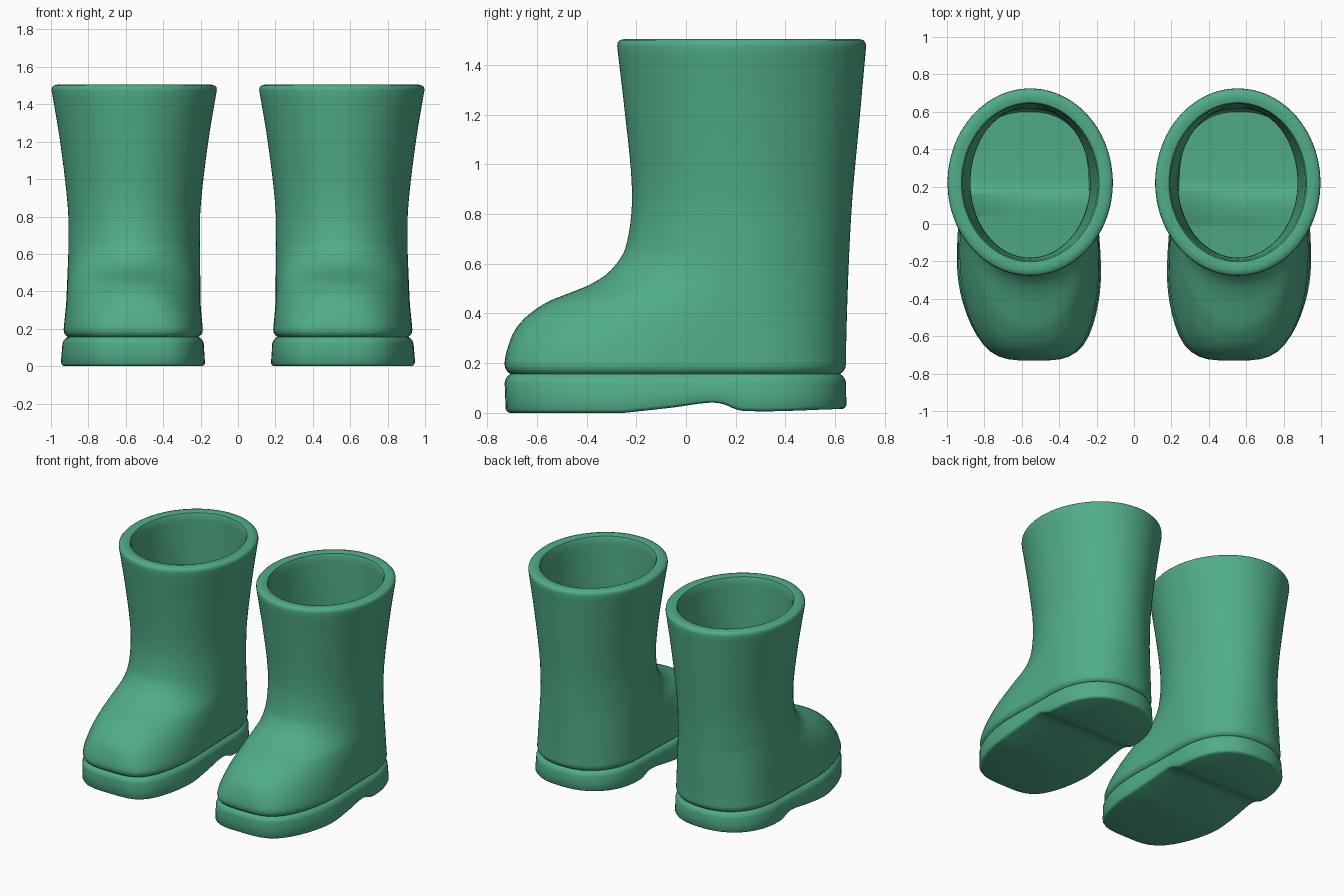
import bpy
import bmesh
import math

cube = bpy.data.objects.get("Cube")
if cube:
    bpy.data.objects.remove(cube, do_unlink=True)

SEGMENTS = 128
CENTRE_Y = 0.22

# Outline profiles of one boot, each a list of (height, value)
FRONT = [(0, -.725), (.2, -.73), (.27, -.715), (.33, -.69), (.38, -.65), (.42, -.6),
         (.45, -.55), (.48, -.475), (.51, -.4), (.55, -.33), (.6, -.28), (.66, -.245),
         (.8, -.22), (.95, -.22), (1.2, -.245), (1.5, -.28)]
BACK = [(0, .645), (.3, .645), (.8, .665), (1.2, .7), (1.5, .727)]
WIDTH = [(0, .368), (.2, .362), (.4, .357), (.65, .352), (.85, .355), (1.2, .396), (1.5, .446)]
SQUARENESS = [(0, 3.8), (.2, 3.6), (.35, 2.7), (.45, 2.2), (.6, 2), (1.5, 2)]
ARCH = [(-.25, 0), (-.05, .022), (.08, .04), (.14, .038), (.23, .008), (.64, .016)]
LINING = [(0, .03), (.7, .03), (1.1, .05), (1.5, .085)]


def sample(points, t):
    """Smooth curve through the points, constant beyond its ends."""
    if t <= points[0][0]:
        return points[0][1]
    if t >= points[-1][0]:
        return points[-1][1]
    k = max(i for i, p in enumerate(points) if p[0] <= t)

    def slope(i):
        a, b = points[max(i - 1, 0)], points[min(i + 1, len(points) - 1)]
        return (b[1] - a[1]) / (b[0] - a[0])

    (t0, v0), (t1, v1) = points[k], points[k + 1]
    h = t1 - t0
    u = (t - t0) / h
    w = u * u * (3 - 2 * u)
    return (v0 + (v1 - v0) * w + h * u * (1 - u) ** 2 * slope(k)
            - h * u * u * (1 - u) * slope(k + 1))


def ring(bm, z, inset):
    """One closed cross-section of the boot, starting at the toe."""
    half = sample(WIDTH, z) - inset
    front = CENTRE_Y - sample(FRONT, z) - inset
    back = sample(BACK, z) - CENTRE_Y - inset
    foot = max(0, 1 - z / 0.6)
    verts = []
    for i in range(SEGMENTS):
        a = 2 * math.pi * i / SEGMENTS
        s, c = math.sin(a), math.cos(a)
        n = sample(SQUARENESS, z) if c > 0 else 2 + 0.4 * foot
        reach = front if c > 0 else back
        r = (abs(s / half) ** n + abs(c / reach) ** n) ** (-1 / n)
        x, y = r * s, CENTRE_Y - r * c
        # ball of the foot is wider, toe leans inwards
        x *= 1 + 0.07 * foot * math.exp(-((y + 0.3) / 0.28) ** 2)
        x += 0.555 + 0.01 * foot - 0.035 * foot * min(y, 0) ** 2 / 0.5
        lift = sample(ARCH, y) * max(0, 1 - z / 0.13)
        verts.append(bm.verts.new((x, y, z + lift)))
    return verts


def cap(bm, r, upward):
    """Close a ring with strips running from side to side."""
    for i in range(SEGMENTS // 2):
        ids = [i, i + 1, SEGMENTS - i - 1, (SEGMENTS - i) % SEGMENTS]
        face = [r[j] for j in dict.fromkeys(ids)]
        bm.faces.new(face if upward else face[::-1])


def loft(name, levels, side, material, bottom=False, floor=False):
    bm = bmesh.new()
    rings = [ring(bm, z, inset) for z, inset in levels]
    for low, high in zip(rings, rings[1:]):
        for i in range(SEGMENTS):
            j = (i + 1) % SEGMENTS
            bm.faces.new((low[i], low[j], high[j], high[i]))
    if bottom:
        cap(bm, rings[0], False)
    if floor:
        cap(bm, rings[-1], True)
    if side < 0:
        for v in bm.verts:
            v.co.x = -v.co.x
        bmesh.ops.reverse_faces(bm, faces=bm.faces[:])
    mesh = bpy.data.meshes.new(name)
    bm.to_mesh(mesh)
    bm.free()
    mesh.materials.append(material)
    obj = bpy.data.objects.new(name, mesh)
    bpy.context.collection.objects.link(obj)
    bpy.ops.object.select_all(action='DESELECT')
    obj.select_set(True)
    bpy.context.view_layer.objects.active = obj
    bpy.ops.object.shade_smooth_by_angle(angle=math.radians(50))


def steps(start, end, count):
    return [start + (end - start) * i / count for i in range(count + 1)]


green = bpy.data.materials.new("rubber green")
green.use_nodes = True
colour = (0.08, 0.42, 0.24, 1)
green.diffuse_color = colour
shader = next(n for n in green.node_tree.nodes if n.type == 'BSDF_PRINCIPLED')
shader.inputs["Base Color"].default_value = colour
shader.inputs["Roughness"].default_value = 0.6

# Sole: rounded edge, straight wall, tucked in at the welt groove
sole = [(0, .016), (.005, .006), (.015, 0), (.07, 0), (.12, 0), (.135, .004), (.147, .012), (.157, .024)]
# Upper: out of the groove, up the shaft, over the rim, down the lining to the floor
welt = [(.157, .024), (.166, .012), (.178, .004)]
shaft = [(z, 0) for z in steps(.195, .7, 40) + steps(.72, 1.475, 20)]
rim = [(1.49, .004), (1.5, .014), (1.505, .035), (1.505, .06), (1.5, .078)]
lining = [(z, sample(LINING, z)) for z in steps(1.48, .72, 20) + steps(.7, .16, 40)]
insole = [(.1, .03), (.04, .032), (.02, .045)]

for label, side in (("left", 1), ("right", -1)):
    loft(label + "_sole", sole, side, green, bottom=True)
    loft(label + "_boot_upper", welt + shaft + rim + lining + insole, side, green, floor=True)
